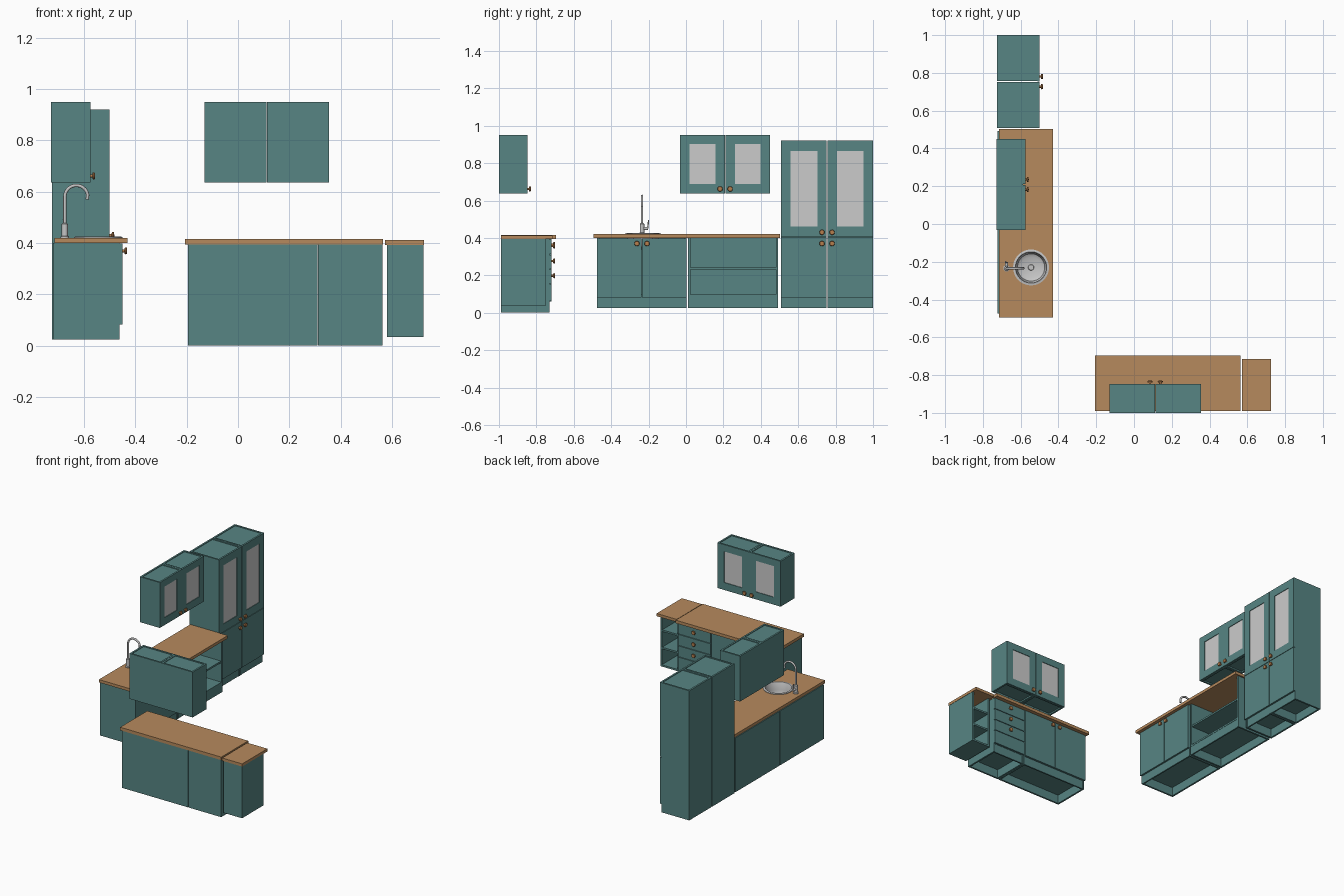
import bpy, bmesh, math
from mathutils import Matrix, Vector

if "Cube" in bpy.data.objects:
    bpy.data.objects.remove(bpy.data.objects["Cube"])


def material(name, rgb):
    m = bpy.data.materials.new(name)
    m.diffuse_color = (*rgb, 1)
    m.use_nodes = True
    m.node_tree.nodes["Principled BSDF"].inputs["Base Color"].default_value = m.diffuse_color
    return m


TEAL = material("teal paint", (0.095, 0.235, 0.23))
WOOD = material("oak worktop", (0.47, 0.255, 0.11))
KNOB = material("copper knob", (0.47, 0.21, 0.075))
GLASS = material("pale glass", (0.60, 0.60, 0.60))
STEEL = material("steel", (0.56, 0.56, 0.56))
T = 0.012  # panel thickness


def finish(name, bm, mat, smooth=False):
    bmesh.ops.recalc_face_normals(bm, faces=bm.faces)
    me = bpy.data.meshes.new(name)
    bm.to_mesh(me)
    bm.free()
    me.materials.append(mat)
    ob = bpy.data.objects.new(name, me)
    bpy.context.collection.objects.link(ob)
    if smooth:
        bpy.ops.object.select_all(action='DESELECT')
        ob.select_set(True)
        bpy.context.view_layer.objects.active = ob
        bpy.ops.object.shade_smooth_by_angle(angle=math.radians(40))
    return ob


# Boxes are (u0, u1, d0, d1, z0, z1): u along the run, d outward from the wall.
# The side run lies along y and faces +x, the front run lies along x and faces +y.
def boxes(name, run, items, mat=TEAL):
    bm = bmesh.new()
    for u0, u1, d0, d1, z0, z1 in items:
        lo, hi = Vector((u0, d0, z0)), Vector((u1, d1, z1))
        if run == "side":
            lo, hi = Vector((d0, u0, z0)), Vector((d1, u1, z1))
        m = Matrix.Translation((lo + hi) / 2) @ Matrix.Diagonal((*(hi - lo), 1))
        bmesh.ops.create_cube(bm, size=1, matrix=m)
    return finish(name, bm, mat)


def lathe(name, profile, mat, matrix, steps=32):
    bm = bmesh.new()
    vs = [bm.verts.new((r, 0, h)) for r, h in profile]
    es = [bm.edges.new(p) for p in zip(vs, vs[1:])]
    bmesh.ops.spin(bm, geom=vs + es, cent=(0, 0, 0), axis=(0, 0, 1),
                   angle=2 * math.pi, steps=steps, use_duplicate=False)
    bmesh.ops.remove_doubles(bm, verts=bm.verts, dist=1e-5)
    bmesh.ops.transform(bm, matrix=matrix, verts=bm.verts)
    return finish(name, bm, mat, True)


def carcass(name, run, u0, u1, d0, d1, z0, z1, kick=0.06, shelves=(), top=False, plinth=True):
    a, b, k = u0 + T, u1 - T, d0 + T
    parts = [(u0, a, d0, d1, z0, z1), (b, u1, d0, d1, z0, z1),
             (a, b, d0, k, z0, z1), (a, b, k, d1, z0 + kick, z0 + kick + T)]
    if plinth:
        parts.append((a, b, d1 - T, d1 - 0.002, z0, z0 + kick))
    if top:
        parts.append((a, b, k, d1, z1 - T - 0.004, z1 - 0.004))
    parts += [(a, b, k, d1 - 0.004, z, z + T) for z in shelves]
    boxes(name, run, parts)


def knob(name, run, u, d, z):
    if run == "side":
        m = Matrix.Translation((d, u, z)) @ Matrix.Rotation(math.pi / 2, 4, 'Y')
    else:
        m = Matrix.Translation((u, d, z)) @ Matrix.Rotation(-math.pi / 2, 4, 'X')
    lathe(name, [(0, 0), (.006, 0), (.006, .007), (.013, .009), (.014, .013),
                 (.012, .017), (0, .018)], KNOB, m, 20)


def door_pair(name, run, u0, u1, d, z0, z1, knob_z, window=None):
    """Two doors meeting in the middle; window = (inner, outer offset, z0, z1)."""
    c, e, g = (u0 + u1) / 2, d + T, 0.0015
    for side, s in (("left", -1), ("right", 1)):
        def span(p, q):
            return tuple(sorted((c + s * p, c + s * q)))
        half = (u1 - u0) / 2
        if window:
            i, o, w0, w1 = window
            boxes(f"{name}_{side}", run, [
                (*span(g, i), d, e, z0, z1), (*span(o, half), d, e, z0, z1),
                (*span(i, o), d, e, z0, w0), (*span(i, o), d, e, w1, z1)])
            boxes(f"{name}_{side}_glass", run,
                  [(*span(i, o), d + .004, d + .008, w0, w1)], GLASS)
        else:
            boxes(f"{name}_{side}", run, [(*span(g, half), d, e, z0, z1)])
        knob(f"{name}_{side}_knob", run, c + s * 0.027, e, knob_z)


# Side run: sink cabinet and open shelf cabinet
carcass("sink_cabinet", "side", -.475, .004, -.722, -.462, .025, .40)
door_pair("sink_door", "side", -.475, .004, -.462, .082, .398, .37)
carcass("open_cabinet", "side", .012, .492, -.722, -.462, .025, .40, shelves=(.23,))

# Side run: worktop with a round cut-out
worktop = boxes("side_worktop", "side", [(-.495, .502, -.716, -.43, .40, .42)], WOOD)
SINK = Matrix.Translation((-.545, -.23, 0))
cutter = lathe("sink_cutter", [(0, .38), (.086, .38), (.086, .45), (0, .45)], WOOD, SINK, 48)
mod = worktop.modifiers.new("sink_hole", 'BOOLEAN')
mod.object, mod.operation, mod.solver = cutter, 'DIFFERENCE', 'EXACT'
bpy.context.view_layer.objects.active = worktop
bpy.ops.object.modifier_apply(modifier=mod.name)
bpy.data.objects.remove(cutter)

# Sink bowl
lathe("sink_bowl", [(0, .345), (.055, .345), (.072, .355), (.078, .375), (.080, .422),
                    (.083, .426), (.095, .424), (.095, .420), (.084, .420), (.083, .372),
                    (.075, .350), (.056, .339), (0, .339)], STEEL, SINK, 48)
lathe("sink_drain", [(0, .348), (.014, .348), (.016, .345)], STEEL, SINK, 20)

# Tap: base, bent spout and lever
TAP = Vector((-.675, -.235, 0))
lathe("tap_base", [(0, .42), (.017, .42), (.017, .425), (.012, .428), (.012, .475),
                   (.007, .479), (0, .479)], STEEL, Matrix.Translation(TAP), 24)


def tube(name, pts, radius):
    cu = bpy.data.curves.new(name, 'CURVE')
    cu.dimensions, cu.bevel_depth, cu.bevel_resolution, cu.use_fill_caps = '3D', radius, 3, True
    sp = cu.splines.new('POLY')
    sp.points.add(len(pts) - 1)
    for p, co in zip(sp.points, pts):
        p.co = (*co, 1)
        p.radius = 1
    cu.materials.append(STEEL)
    ob = bpy.data.objects.new(name, cu)
    bpy.context.collection.objects.link(ob)


arc = [TAP + Vector((.045 - .045 * math.cos(a), 0, .58 + .045 * math.sin(a)))
       for a in [math.radians(170) * i / 16 for i in range(17)]]
tube("tap_spout", [TAP + Vector((0, 0, .47))] + arc + [TAP + Vector((.087, 0, .57))], .0065)
tube("tap_lever_stem", [TAP + Vector((0, 0, .45)), TAP + Vector((0, .033, .45))], .008)
tube("tap_lever", [TAP + Vector((0, .03, .45)), TAP + Vector((-.005, .035, .495))], .0035)

# Tall cupboard: two units with solid lower and glazed upper doors
for n, (u0, u1) in enumerate(((.508, .752), (.756, 1.0))):
    carcass(f"tall_cabinet_{n + 1}", "side", u0, u1, -.725, -.512, .025, .92,
            shelves=(.24, .40, .57, .74), top=True)
door_pair("tall_lower_door", "side", .508, 1.0, -.512, .082, .403, .37)
door_pair("tall_upper_door", "side", .508, 1.0, -.512, .406, .92, .43, (.052, .196, .46, .865))

# Wall cabinets, one over each run
for label, run, u0, u1, wall in (("side", "side", -.032, .45, -.728), ("front", "front", -.13, .354, -1.0)):
    mid, d1 = (u0 + u1) / 2, wall + .141
    for n, (a, b) in enumerate(((u0, mid - .001), (mid + .001, u1))):
        carcass(f"{label}_wall_cabinet_{n + 1}", run, a, b, wall, d1, .637, .95,
                kick=.01, shelves=(.79,), top=True)
    door_pair(f"{label}_wall_door", run, u0, u1, d1, .637, .95, .662, (.052, .19, .688, .903))

# Front run: double door cabinet
carcass("double_cabinet", "front", -.195, .309, -.988, -.73, 0, .395)
door_pair("double_door", "front", -.195, .309, -.73, .06, .393, .365)

# Front run: drawer cabinet
carcass("drawer_cabinet", "front", .312, .563, -.988, -.73, 0, .395)
levels = (.06, .155, .233, .312, .393)
for n, (z0, z1) in enumerate(zip(levels, levels[1:])):
    boxes(f"drawer_front_{n + 1}", "front", [(.314, .563, -.73, -.718, z0 + .002, z1 - .002)])
    if n:
        knob(f"drawer_knob_{n}", "front", .438, -.718, (z0 + z1) / 2 + .004)
boxes("front_worktop", "front", [(-.207, .565, -.99, -.695, .395, .416)], WOOD)

# Front run: open end shelves
carcass("end_shelves", "front", .58, .723, -.988, -.752, .035, .393,
        kick=0, shelves=(.155, .275), plinth=False)
boxes("end_worktop", "front", [(.572, .725, -.99, -.715, .393, .412)], WOOD)
